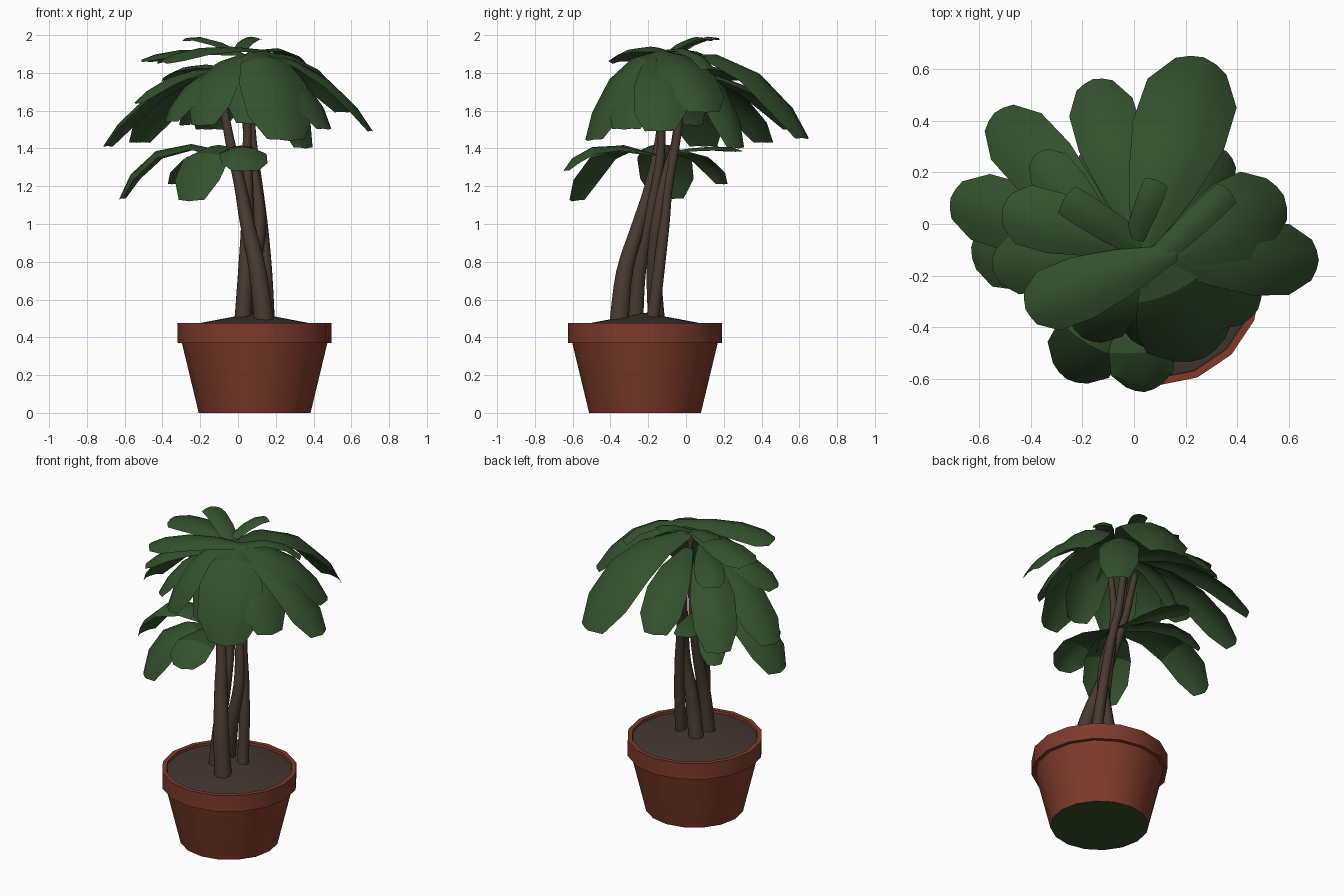
import bpy, bmesh, math
from mathutils import Vector

if "Cube" in bpy.data.objects:
    bpy.data.objects.remove(bpy.data.objects["Cube"])

CX, CY = 0.088, -0.217  # pot centre


def material(name, rgb):
    m = bpy.data.materials.new(name)
    m.diffuse_color = (*rgb, 1)
    m.use_nodes = True
    m.node_tree.nodes["Principled BSDF"].inputs["Base Color"].default_value = m.diffuse_color
    return m


TERRACOTTA = material("terracotta", (0.21, 0.043, 0.024))
SOIL = material("soil", (0.058, 0.039, 0.031))
BARK = material("bark", (0.064, 0.042, 0.030))
LEAF = material("leaf green", (0.034, 0.080, 0.027))


def finish(name, bm, mats, angle=35, recalc=True):
    if recalc:
        bmesh.ops.recalc_face_normals(bm, faces=bm.faces)
    me = bpy.data.meshes.new(name)
    bm.to_mesh(me)
    bm.free()
    for m in mats:
        me.materials.append(m)
    ob = bpy.data.objects.new(name, me)
    bpy.context.collection.objects.link(ob)
    bpy.ops.object.select_all(action='DESELECT')
    ob.select_set(True)
    bpy.context.view_layer.objects.active = ob
    bpy.ops.object.shade_smooth_by_angle(angle=math.radians(angle))
    return ob


def bridge(bm, a, b):
    n = len(a)
    for i in range(n):
        bm.faces.new((a[i], a[(i + 1) % n], b[(i + 1) % n], b[i]))


def ring(bm, centre, r, n):
    return [bm.verts.new((centre[0] + r * math.cos(2 * math.pi * i / n),
                          centre[1] + r * math.sin(2 * math.pi * i / n), centre[2]))
            for i in range(n)]


# Pot: turned profile with a thick rim and a dark green underside
SIDES = 16
bm = bmesh.new()
profile = [(0.296, 0), (0.385, 0.37), (0.408, 0.37), (0.408, 0.475), (0.38, 0.475), (0.376, 0.44)]
rings = [ring(bm, (CX, CY, z), r, SIDES) for r, z in profile]
for a, b in zip(rings, rings[1:]):
    bridge(bm, a, b)
bm.faces.new(rings[0][::-1]).material_index = 1
finish("pot", bm, [TERRACOTTA, LEAF])

# Soil: shallow mound
bm = bmesh.new()
edge = ring(bm, (CX, CY, 0.459), 0.378, SIDES)
top = bm.verts.new((CX, CY, 0.53))
for i in range(SIDES):
    bm.faces.new((edge[i], edge[(i + 1) % SIDES], top))
finish("soil", bm, [SOIL])


# Trunks: tapered tubes through a few points
def catmull(p, i, t):
    a, b, c, d = p[max(i - 1, 0)], p[i], p[i + 1], p[min(i + 2, len(p) - 1)]
    return 0.5 * (2 * b + (c - a) * t + (2 * a - 5 * b + 4 * c - d) * t * t
                  + (3 * b - a - 3 * c + d) * t ** 3)


def trunk(name, pts, r0=0.052, r1=0.018):
    pts = [Vector(p) for p in pts]
    path = [catmull(pts, i, k / 4) for i in range(len(pts) - 1) for k in range(4)] + [pts[-1]]
    bm = bmesh.new()
    prev = None
    for k, p in enumerate(path):
        t = k / (len(path) - 1)
        cur = ring(bm, p, r0 + (r1 - r0) * t, 10)
        if prev:
            bridge(bm, prev, cur)
        prev = cur
    bm.faces.new(prev)
    finish(name, bm, [BARK], 40)


trunk("front_trunk", [(0.14, -0.355, 0.47), (0.105, -0.325, 0.75), (0.05, -0.25, 1.0),
                      (0.012, -0.19, 1.2), (-0.045, -0.14, 1.45), (-0.10, -0.11, 1.76)], 0.054)
trunk("left_trunk", [(0.025, -0.27, 0.47), (0.04, -0.25, 0.75), (0.05, -0.20, 1.0),
                     (0.05, -0.15, 1.25), (0.05, -0.13, 1.5), (0.085, -0.155, 1.92)], 0.046, 0.015)
trunk("right_trunk", [(0.16, -0.18, 0.47), (0.148, -0.145, 0.75), (0.128, -0.115, 1.0),
                      (0.105, -0.095, 1.2), (0.075, -0.05, 1.45), (0.06, -0.02, 1.72)], 0.036, 0.02)
trunk("back_trunk", [(0.03, -0.155, 0.47), (0.075, -0.17, 0.75), (0.115, -0.155, 1.0),
                     (0.09, -0.11, 1.25), (0.045, -0.05, 1.5), (0.0, -0.07, 1.91)], 0.048, 0.012)


# Leaves: arched blades, widest past the middle, with a blunt tip and drooping edges
SHAPE = [(0, 0.25), (0.28, 0.74), (0.55, 1.0), (0.82, 0.98), (1, 0.56)]
STRIP = [(0, 0.75), (0.35, 0.95), (0.7, 1.0), (1, 0.95)]


def leaf(bm, base, tip, width, lift=0.02, shape=SHAPE, reach=0.66):
    a, c = Vector(base), Vector(tip)
    b = a.lerp(c, reach)
    b.z = max(a.z, c.z) + lift
    side = Vector((c.y - a.y, a.x - c.x, 0)).normalized()
    rows = []
    for t, w in shape:
        p = a * (1 - t) ** 2 + b * (2 * t * (1 - t)) + c * t * t
        d = (b - a) * (1 - t) + (c - b) * t
        nrm = side.cross(d).normalized()
        row = []
        for s in (-1, -0.5, 0, 0.5, 1):
            hw = width / 2 * w
            q = p + side * (s * hw) - nrm * (0.3 * hw * s * s)
            if t == 1:
                q -= d.normalized() * (0.05 * width * abs(s))
            row.append(bm.verts.new(q))
        rows.append(row)
    for r, q in zip(rows, rows[1:]):
        for i in range(4):
            bm.faces.new((r[i], r[i + 1], q[i + 1], q[i]))


def foliage(name, blades, shape=SHAPE, reach=0.66):
    bm = bmesh.new()
    for args in blades:
        leaf(bm, *args, shape=shape, reach=reach)
    finish(name, bm, [LEAF], 25, recalc=False)


HUB = (0.03, -0.09, 1.90)
LEFT = (-0.06, -0.09, 1.83)
RIGHT = (0.09, -0.13, 1.92)
LOW = (0.0, -0.16, 1.37)

foliage("crown_leaves", [
    (HUB, (0.27, 0.645, 1.45), 0.37, 0.08),
    ((0.02, -0.05, 1.80), (-0.16, 0.56, 1.50), 0.26, 0.03),
    (LEFT, (-0.54, 0.43, 1.43), 0.27, 0.0),
    (LEFT, (-0.71, 0.10, 1.41), 0.27, -0.04),
    (LEFT, (-0.55, -0.17, 1.64), 0.24, 0.0),
    (HUB, (-0.51, 0.06, 1.87), 0.24, 0.06),
    ((0.16, -0.11, 1.92), (-0.42, -0.33, 1.86), 0.25, 0.06),
    (RIGHT, (0.27, -0.52, 1.44), 0.39, 0.0),
    (RIGHT, (0.715, -0.14, 1.49), 0.28, -0.06),
    (RIGHT, (0.58, 0.11, 1.59), 0.32, 0.01),
    (HUB, (0.48, -0.33, 1.50), 0.30, 0.0),
    (LEFT, (-0.38, 0.27, 1.76), 0.18, 0.05),
    (RIGHT, (0.06, -0.48, 1.53), 0.26, -0.02),
    (HUB, (-0.20, -0.44, 1.52), 0.26, 0.0),
    (LEFT, (-0.37, -0.30, 1.54), 0.22, -0.02),
    (LEFT, (-0.30, 0.05, 1.52), 0.20, -0.02),
    (HUB, (0.36, 0.28, 1.40), 0.24, 0.0),
])

# Young leaves: narrow strips on the very top
foliage("young_leaves", [
    ((0.0, -0.06, 1.92), (0.09, 0.17, 1.985), 0.10, 0.03),
    (HUB, (-0.27, 0.10, 1.985), 0.13, 0.03),
    (RIGHT, (0.37, 0.13, 1.82), 0.11, 0.05),
], STRIP)

# Lower whorl on the left side of the stems, curling down at the tips
foliage("lower_leaves", [
    (LOW, (-0.63, -0.09, 1.13), 0.29, 0.18),
    (LOW, (-0.26, -0.60, 1.12), 0.28, 0.17),
    (LOW, (0.04, -0.65, 1.28), 0.25, 0.13),
    (LOW, (-0.35, 0.20, 1.21), 0.16, 0.08),
    (LOW, (-0.18, 0.29, 1.39), 0.14, 0.05),
], reach=0.78)
